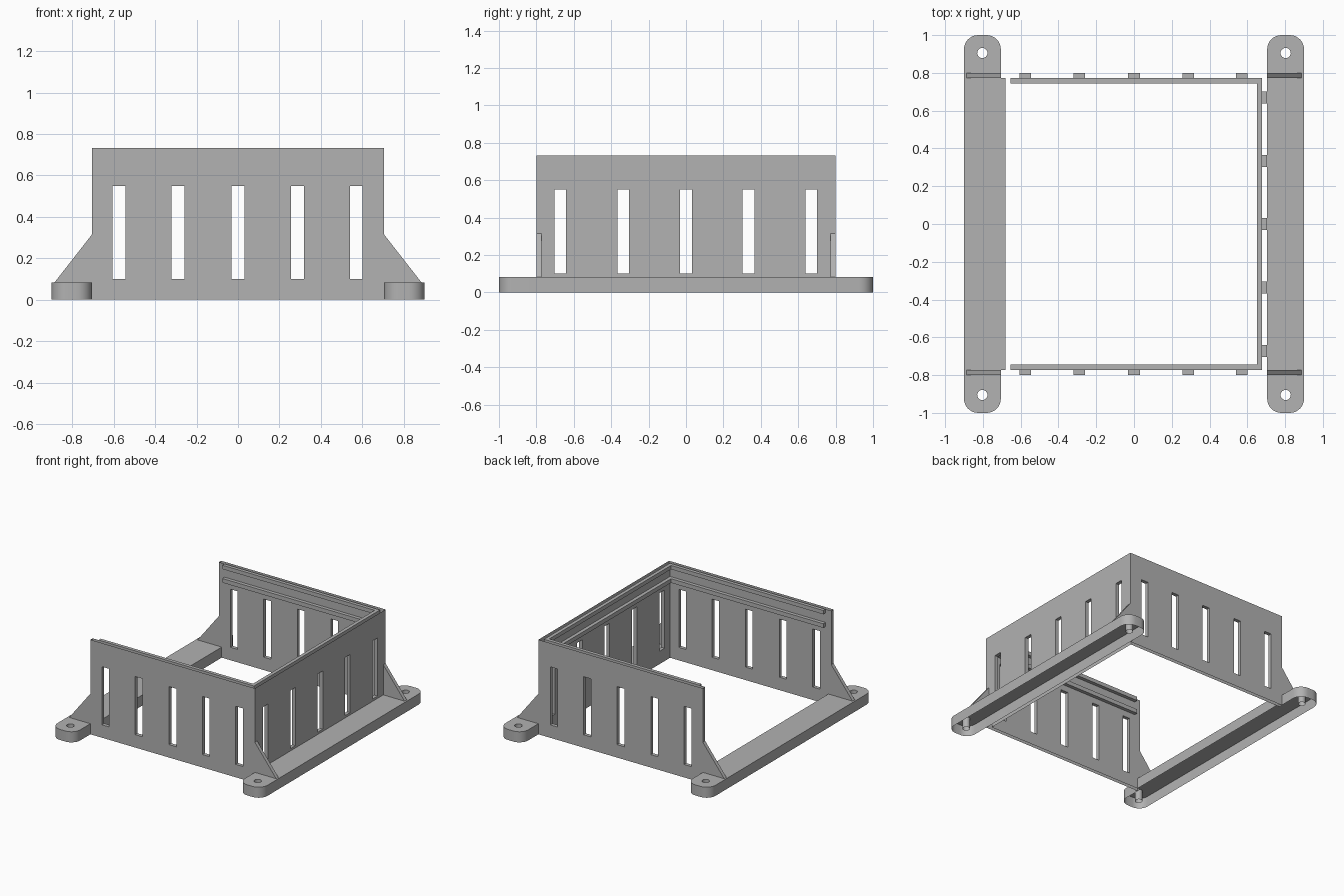
import bpy, bmesh, math
from mathutils import Vector

if "Cube" in bpy.data.objects:
    bpy.data.objects.remove(bpy.data.objects["Cube"])

grey = bpy.data.materials.new("plain_grey")
grey.use_nodes = True
COLOUR = (0.445, 0.445, 0.445, 1)
grey.diffuse_color = COLOUR
grey.node_tree.nodes["Principled BSDF"].inputs["Base Color"].default_value = COLOUR

# Main dimensions
X, Y, TOP = 0.705, 0.80, 0.733
XI, YI = 0.677, 0.772
BASE = 0.082
SLOT_HALF = 0.031
SLOT_LOW, SLOT_HIGH = 0.10, 0.55


def finish(bm, name):
    bmesh.ops.remove_doubles(bm, verts=bm.verts, dist=0.0002)
    bmesh.ops.recalc_face_normals(bm, faces=bm.faces)
    mesh = bpy.data.meshes.new(name)
    bm.to_mesh(mesh)
    bm.free()
    mesh.materials.append(grey)
    obj = bpy.data.objects.new(name, mesh)
    bpy.context.collection.objects.link(obj)
    bpy.ops.object.select_all(action='DESELECT')
    obj.select_set(True)
    bpy.context.view_layer.objects.active = obj
    bpy.ops.object.shade_smooth_by_angle(angle=math.radians(30))
    return obj


def quad(bm, points):
    bm.faces.new([bm.verts.new(p) for p in points])


def slotted_wall(name, place, slots, outer, inner, cap):
    """Hollow double-skinned panel; place(u, depth, z) gives a position."""
    bm = bmesh.new()
    zs = [0, SLOT_LOW, SLOT_HIGH, TOP]
    cuts = [c + s * SLOT_HALF for c in slots for s in (-1, 1)]
    for depth, (start, end) in enumerate((outer, inner)):
        us = [start] + cuts + [end]
        for i in range(len(us) - 1):
            for k in range(3):
                if i % 2 and k == 1:
                    continue
                a, b, lo, hi = us[i], us[i + 1], zs[k], zs[k + 1]
                quad(bm, [place(a, depth, lo), place(b, depth, lo),
                          place(b, depth, hi), place(a, depth, hi)])
    # Slot linings
    for c in slots:
        a, b = c - SLOT_HALF, c + SLOT_HALF
        ring = [(a, SLOT_LOW), (b, SLOT_LOW), (b, SLOT_HIGH), (a, SLOT_HIGH)]
        for (u, z), (v, w) in zip(ring, ring[1:] + ring[:1]):
            quad(bm, [place(u, 0, z), place(v, 0, w), place(v, 1, w), place(u, 1, z)])
    # Closed end
    if cap:
        u = outer[0]
        for lo, hi in zip(zs, zs[1:]):
            quad(bm, [place(u, 0, lo), place(u, 1, lo), place(u, 1, hi), place(u, 0, hi)])
    return finish(bm, name)


def prism(name, outline, offset):
    bm = bmesh.new()
    face = bm.faces.new([bm.verts.new(p) for p in outline])
    new = bmesh.ops.extrude_face_region(bm, geom=[face])["geom"]
    verts = [g for g in new if isinstance(g, bmesh.types.BMVert)]
    bmesh.ops.translate(bm, verts=verts, vec=offset)
    # Keep the starting face as the closing side
    if not face.is_valid:
        bm.faces.new([v for v in bm.verts if v not in verts])
    return finish(bm, name)


def block(name, x0, x1, y0, y1, z0, z1):
    outline = [(x0, y0, z0), (x1, y0, z0), (x1, y1, z0), (x0, y1, z0)]
    return prism(name, outline, Vector((0, 0, z1 - z0)))


def arc(cx, cy, radius, start, end, steps):
    return [(cx + radius * math.cos(math.radians(start + (end - start) * i / steps)),
             cy + radius * math.sin(math.radians(start + (end - start) * i / steps)))
            for i in range(steps + 1)]


def foot_rail(name, side, inner_edge):
    """Open-bottomed mounting rail with rounded ends and screw tubes."""
    r, out = 0.075, 0.90
    pts = arc(out - r, 1 - r, r, 0, 90, 8) + arc(X + r, 1 - r, r, 90, 180, 8)
    if inner_edge < X:
        pts += [(X, YI), (inner_edge, YI), (inner_edge, -YI), (X, -YI)]
    pts += arc(X + r, r - 1, r, 180, 270, 8) + arc(out - r, r - 1, r, 270, 360, 8)
    loops = [pts] + [arc(0.803, s * 0.905, 0.027, 0, 360, 24)[:-1] for s in (-1, 1)]
    bm = bmesh.new()
    edges = []
    for loop in loops:
        vs = [bm.verts.new((side * x, y, BASE)) for x, y in loop]
        edges += [bm.edges.new((a, b)) for a, b in zip(vs, vs[1:] + vs[:1])]
    bmesh.ops.triangle_fill(bm, use_beauty=True, edges=edges, normal=(0, 0, 1))
    rim = [e for e in bm.edges if e.is_boundary]
    new = bmesh.ops.extrude_edge_only(bm, edges=rim)["geom"]
    bmesh.ops.translate(bm, vec=(0, 0, -BASE),
                        verts=[g for g in new if isinstance(g, bmesh.types.BMVert)])
    return finish(bm, name)


# Slotted walls on three sides
long_slots = [-0.575, -0.29, 0, 0.287, 0.571]
side_slots = [-0.672, -0.336, 0, 0.334, 0.67]
for label, s in (("front", -1), ("back", 1)):
    slotted_wall(label + "_wall",
                 lambda u, d, z, s=s: (u, s * (YI if d else Y), z),
                 long_slots, (-X, X), (-X, XI), True)
slotted_wall("side_wall", lambda u, d, z: (XI if d else X, u, z),
             side_slots, (-Y, Y), (-YI, YI), False)

# Guide rails forming a sliding groove inside the walls
for label, low, high in (("upper", TOP - 0.03, TOP), ("lower", 0.598, 0.63)):
    block(label + "_front_guide", -0.655, XI, -YI, -0.745, low, high)
    block(label + "_back_guide", -0.655, XI, 0.745, YI, low, high)
    block(label + "_side_guide", 0.65, XI, -0.745, 0.745, low, high)

# Mounting rails
foot_rail("left_foot_rail", 1, X)
foot_rail("right_foot_rail", -1, 0.68)

# Triangular gussets at the corners
for sx in (-1, 1):
    for sy in (-1, 1):
        name = ("front" if sy < 0 else "back") + ("_right" if sx < 0 else "_left") + "_gusset"
        corner = [(X, BASE), (0.887, BASE), (X, 0.315)]
        prism(name, [(sx * x, sy * Y, z) for x, z in corner],
              Vector((0, sy * (YI - Y), 0)))
